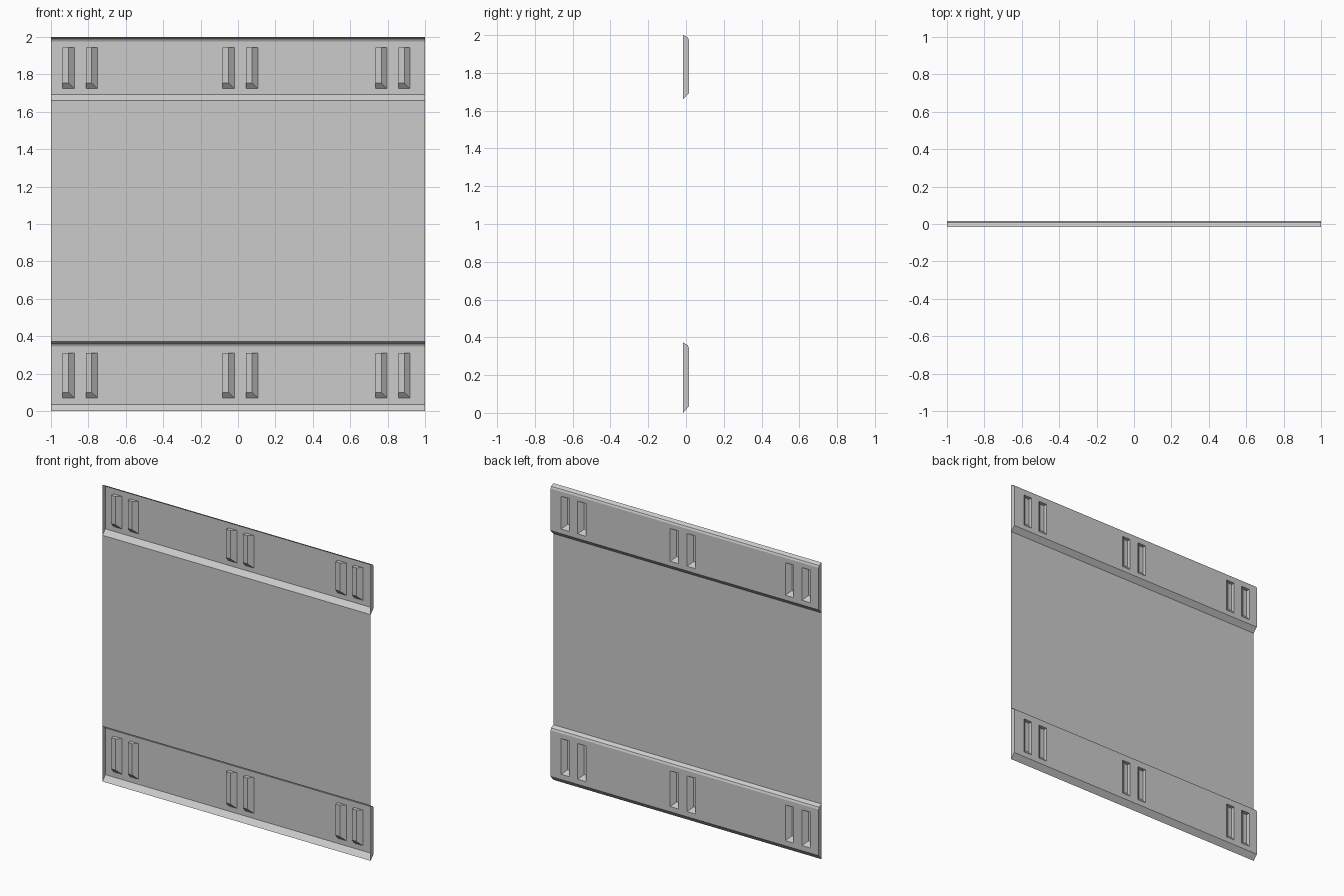
import bpy
import bmesh

if "Cube" in bpy.data.objects:
    bpy.data.objects.remove(bpy.data.objects["Cube"])

FRONT, BACK = -0.015, 0.015
SLOT_Y = -0.01            # depth reached by the slot pockets
SLOT_W = 0.063
SLOTS = [-0.938, -0.814, -0.082, 0.044, 0.734, 0.857]   # left edge of each slot

grey = bpy.data.materials.new("plain grey")
grey.diffuse_color = (0.6, 0.6, 0.6, 1)
grey.use_nodes = True
grey.node_tree.nodes["Principled BSDF"].inputs["Base Color"].default_value = grey.diffuse_color


def make_object(name, faces):
    """Build a sheet mesh from a list of face corner loops."""
    bm = bmesh.new()
    for loop in faces:
        bm.faces.new([bm.verts.new(p) for p in loop])
    bmesh.ops.remove_doubles(bm, verts=bm.verts, dist=0.0005)
    bmesh.ops.recalc_face_normals(bm, faces=bm.faces)
    mesh = bpy.data.meshes.new(name)
    bm.to_mesh(mesh)
    bm.free()
    mesh.materials.append(grey)
    obj = bpy.data.objects.new(name, mesh)
    bpy.context.collection.objects.link(obj)
    return obj


def rail(name, z0, height):
    """Open-fronted channel with pressed slot pockets in its back wall."""
    s = height / 0.34
    low, high = z0 + 0.032 * s, z0 + height - 0.024 * s
    slot_low, slot_high = z0 + 0.064 * s, z0 + height - 0.056 * s
    faces = []

    # Back wall, leaving the slot openings free
    xs = sorted([-1, 1] + SLOTS + [x + SLOT_W for x in SLOTS])
    zs = [low, slot_low, slot_high, high]
    for i, (a, b) in enumerate(zip(xs, xs[1:])):
        for j, (c, d) in enumerate(zip(zs, zs[1:])):
            if not (j == 1 and i % 2 == 1):
                faces.append([(a, BACK, c), (b, BACK, c), (b, BACK, d), (a, BACK, d)])

    # Sloped flanges, subdivided like the wall so the sheets join
    bottom = [(FRONT, z0), (BACK, low)]
    top = [(BACK, high), (0.009, z0 + height - 0.012 * s), (FRONT, z0 + height)]
    for path in (bottom, top):
        for (y1, z1), (y2, z2) in zip(path, path[1:]):
            for a, b in zip(xs, xs[1:]):
                faces.append([(a, y1, z1), (b, y1, z1), (b, y2, z2), (a, y2, z2)])

    # End caps
    for x in (-1, 1):
        faces.append([(x, y, z) for y, z in bottom]
                     + [(x, BACK, slot_low), (x, BACK, slot_high)]
                     + [(x, y, z) for y, z in top])

    # Slot pockets: straight left and top walls, sloped right and bottom walls
    for x in SLOTS:
        r, m, n = x + SLOT_W, x + 0.032, slot_low + 0.03
        outer = [(x, BACK, slot_low), (r, BACK, slot_low),
                 (r, BACK, slot_high), (x, BACK, slot_high)]
        inner = [(x, SLOT_Y, n), (m, SLOT_Y, n),
                 (m, SLOT_Y, slot_high), (x, SLOT_Y, slot_high)]
        faces.append(inner)
        for k in range(4):
            l = (k + 1) % 4
            faces.append([outer[k], outer[l], inner[l], inner[k]])
    return make_object(name, faces)


# Upper and lower rails
rail("upper_rail", 1.66, 0.34)
rail("lower_rail", 0.0, 0.372)

# Thin sheet between the rails
make_object("centre_panel", [[(-1, FRONT, 0.372), (1, FRONT, 0.372),
                              (1, FRONT, 1.66), (-1, FRONT, 1.66)]])
